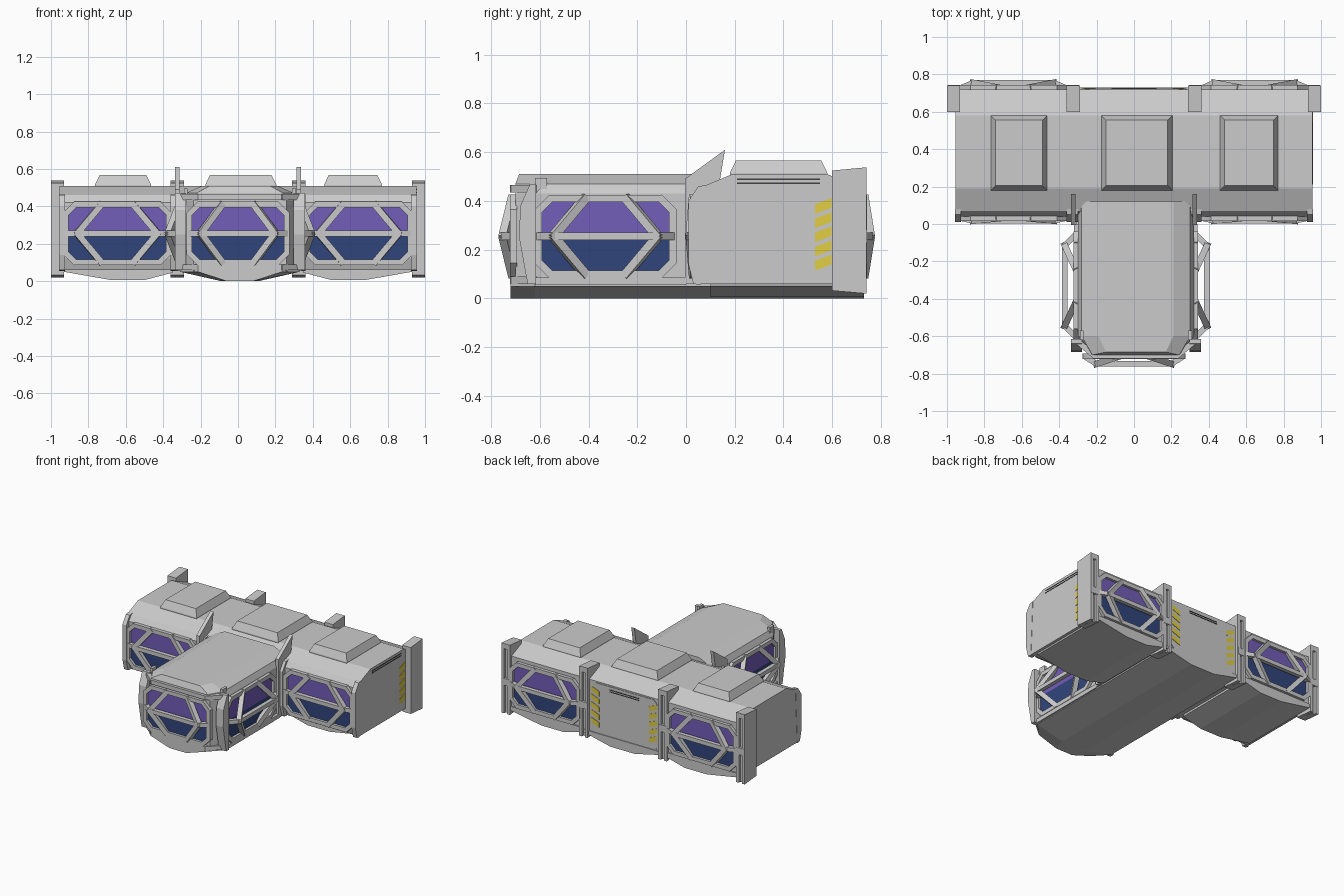
import bpy, bmesh
from math import pi
from mathutils import Vector, Matrix

cube = bpy.data.objects.get("Cube")
if cube:
    bpy.data.objects.remove(cube, do_unlink=True)


def material(name, r, g, b):
    m = bpy.data.materials.new(name)
    m.use_nodes = True
    m.diffuse_color = (r, g, b, 1)
    m.node_tree.nodes["Principled BSDF"].inputs["Base Color"].default_value = (r, g, b, 1)
    return m


GREY = material("hull_grey", 0.6, 0.6, 0.6)
PURPLE = material("glass_purple", 0.17, 0.11, 0.48)
BLUE = material("glass_blue", 0.03, 0.06, 0.2)
YELLOW = material("hazard_yellow", 0.75, 0.62, 0.06)
DARK = material("vent_dark", 0.05, 0.05, 0.05)


def finish(name, bm, *mats):
    bmesh.ops.recalc_face_normals(bm, faces=bm.faces[:])
    mesh = bpy.data.meshes.new(name)
    bm.to_mesh(mesh)
    bm.free()
    for m in mats:
        mesh.materials.append(m)
    ob = bpy.data.objects.new(name, mesh)
    bpy.context.collection.objects.link(ob)
    return ob


def add_loft(bm, rings):
    loops = [[bm.verts.new(p) for p in ring] for ring in rings]
    n = len(loops[0])
    for a, b in zip(loops, loops[1:]):
        for i in range(n):
            j = (i + 1) % n
            bm.faces.new((a[i], a[j], b[j], b[i]))
    bm.faces.new(loops[0])
    bm.faces.new(loops[-1])


def loft(name, rings, mat=GREY):
    bm = bmesh.new()
    add_loft(bm, rings)
    return finish(name, bm, mat)


def prism(name, axis, pts, lo, hi, mat=GREY):
    place = {"x": lambda p, t: (t, p[0], p[1]), "y": lambda p, t: (p[0], t, p[1])}[axis]
    return loft(name, [[place(p, t) for p in pts] for t in (lo, hi)], mat)


def rect(x0, x1, y0, y1, z):
    return [(x0, y0, z), (x1, y0, z), (x1, y1, z), (x0, y1, z)]


def box(name, x0, x1, y0, y1, z0, z1, mat=GREY):
    return loft(name, [rect(x0, x1, y0, y1, z0), rect(x0, x1, y0, y1, z1)], mat)


def add_beam(bm, p, q, size=0.03):
    p, q = Vector(p), Vector(q)
    d = q - p
    m = Matrix.Translation((p + q) / 2) @ d.to_track_quat("Z", "Y").to_matrix().to_4x4()
    bmesh.ops.create_cube(bm, size=1, matrix=m @ Matrix.Diagonal((size, size, d.length + size * 0.5, 1)))


def window(name, x, y, angle, depth, a=0.275):
    """Flat pane behind a bowed cage of bars; local +y points outward before turning."""
    b, cut = 0.155, 0.05
    m = Matrix.Translation((x, y, 0.255)) @ Matrix.Rotation(angle, 4, "Z")
    outline = [(a, cut - b), (a, b - cut), (a - cut, b), (cut - a, b),
               (-a, b - cut), (-a, cut - b), (cut - a, -b), (a - cut, -b)]
    # pane, purple above and blue below the middle bar
    bm = bmesh.new()
    add_loft(bm, [[(u, w, v) for u, v in outline] for w in (-0.004, 0.005)])
    bmesh.ops.bisect_plane(bm, geom=bm.verts[:] + bm.edges[:] + bm.faces[:],
                           plane_co=(0, 0, 0), plane_no=(0, 0, 1))
    for f in bm.faces:
        f.material_index = 0 if f.calc_center_median().z > 0 else 1
    bm.transform(m)
    finish(name + "_glass", bm, PURPLE, BLUE)
    # border, middle bar and diagonal bars
    bm = bmesh.new()
    rim = [Vector((u, 0.008, v)) for u, v in outline]
    for i, p in enumerate(rim):
        add_beam(bm, p, rim[i - 1])
    ends = [Vector((s * (a - 0.06), depth - 0.015, 0)) for s in (1, -1)]
    add_beam(bm, ends[0], ends[1])
    for e, s in zip(ends, (1, -1)):
        add_beam(bm, e, (s * a, 0.01, 0))
        for t in (1, -1):
            add_beam(bm, e, (s * 0.085, 0.01, t * b), 0.034)
    bm.transform(m)
    finish(name + "_frame", bm, GREY)


# main cross body
prism("main_hull", "x", [(0.06, 0.06), (0.04, 0.12), (0.04, 0.42), (0.07, 0.46), (0.19, 0.51),
                         (0.58, 0.51), (0.72, 0.45), (0.72, 0.06)], -0.955, 0.955)

# projecting stem with chamfered nose
CX = 0.01


def stem_ring(z, w, front):
    half = [(w, 0.12), (w, -0.6), (w * 0.8, front)]
    return [(CX + x, y, z) for x, y in half] + [(CX - x, y, z) for x, y in reversed(half)]


loft("stem_hull", [stem_ring(0.05, 0.31, -0.7), stem_ring(0.43, 0.31, -0.7),
                   stem_ring(0.47, 0.29, -0.7), stem_ring(0.51, 0.2, -0.685)])

# bowed keels
loft("stem_keel", [[(CX + x * k, y, z) for x, z in
                    ((-0.32, 0.07), (-0.32, 0.05), (-0.1, 0), (0.1, 0), (0.32, 0.05), (0.32, 0.07))]
                   for y, k in ((-0.72, 0.7), (-0.62, 1), (0.73, 1))])
for s, side in ((1, "left"), (-1, "right")):
    prism(side + "_keel", "y", [(s * x, z) for x, z in
          ((0.94, 0.08), (0.93, 0.05), (0.68, 0.006), (0.5, 0.006), (0.35, 0.045), (0.35, 0.08))], 0.1, 0.73)

# roof hatches
for name, x0, x1 in (("left", 0.46, 0.77), ("middle", -0.175, 0.205), ("right", -0.765, -0.465)):
    c = 0.025
    loft(name + "_hatch", [rect(x0, x1, 0.18, 0.58, 0.5), rect(x0, x1, 0.18, 0.58, 0.515),
                           rect(x0 + c, x1 - c, 0.18 + c, 0.58 - c, 0.567)])

# bay windows
for s, side in ((1, "left"), (-1, "right")):
    window(side + "_front_window", s * 0.645, 0.04, pi, 0.038)
    window(side + "_back_window", s * 0.645, 0.72, 0, 0.05)
    window(side + "_stem_window", CX + s * 0.31, -0.33, -s * pi / 2, 0.085)
window("nose_window", 0, -0.7, pi, 0.063, 0.26)

# rear pillars with a groove below a solid cap, on both sides of each bay
for i, x in enumerate((-0.965, -0.325, 0.325, 0.965)):
    for k, (lo, hi, back) in enumerate(((-0.035, -0.012, 0.74), (-0.012, 0.012, 0.722), (0.012, 0.035, 0.74))):
        prism(f"rear_pillar_{i}_{k}", "x", [(0.6, 0.032), (0.6, 0.5), (back, 0.5), (back, 0.02)],
              x + lo, x + hi)
    prism(f"rear_pillar_cap_{i}", "x", [(0.6, 0.5), (0.6, 0.525), (0.74, 0.538), (0.74, 0.5)],
          x - 0.035, x + 0.035)
    box(f"rear_pillar_clamp_{i}", x - 0.03, x + 0.03, 0.7, 0.742, 0.23, 0.28)

# front columns, corner fins and nose corner posts
COLUMN = [(0.06, 0.055), (0.03, 0.06), (0.01, 0.14), (0.01, 0.4), (0.05, 0.46), (0.08, 0.465)]
for s, side in ((1, "left"), (-1, "right")):
    prism(side + "_front_column", "x", COLUMN, s * 0.925, s * 0.957)
    prism(side + "_inner_column", "x", COLUMN, s * 0.3, s * 0.36)
    prism(side + "_fin", "x", [(-0.005, 0.06), (-0.005, 0.49), (0.16, 0.61), (0.14, 0.49),
                               (0.08, 0.44), (0.08, 0.06)], s * 0.325 - 0.013, s * 0.325 + 0.013)
    x = CX + s * 0.318
    loft(side + "_nose_post", [rect(x - 0.03, x + 0.03, y0, -0.615, z) for z, y0 in
                               ((0.06, -0.65), (0.25, -0.685), (0.38, -0.68), (0.47, -0.64))])
    box(side + "_eave_post", CX + s * 0.28, CX + s * 0.3, -0.62, -0.57, 0.42, 0.495)
    box(side + "_stem_sill", CX + s * 0.3, CX + s * 0.33, -0.62, 0.0, 0.055, 0.085)

# lips above and below the nose window
bm = bmesh.new()
for z in (0.075, 0.45):
    corners = [(CX + x, y, z) for x, y in ((-0.31, -0.63), (-0.22, -0.705), (0.22, -0.705), (0.31, -0.63))]
    for p, q in zip(corners, corners[1:]):
        add_beam(bm, p, q)
finish("nose_lips", bm, GREY)

# rear door
prism("rear_door", "y", [(-0.28, 0.1), (-0.24, 0.06), (0.24, 0.06), (0.28, 0.1),
                         (0.28, 0.4), (0.24, 0.44), (-0.24, 0.44), (-0.28, 0.4)], 0.715, 0.724)

# painted hazard stripes
for k in range(5):
    z = 0.115 + k * 0.058
    for s, side in ((1, "left"), (-1, "right")):
        prism(f"door_stripe_{side}_{k}", "y", [(s * 0.205, z), (s * 0.27, z + 0.025),
              (s * 0.27, z + 0.061), (s * 0.205, z + 0.036)], 0.722, 0.727, YELLOW)
    prism(f"end_stripe_{k}", "x", [(0.53, z), (0.598, z + 0.025), (0.598, z + 0.065), (0.53, z + 0.04)],
          0.953, 0.958, YELLOW)

# vent slats
for k in range(2):
    z = 0.47 + k * 0.016
    box(f"end_vent_{k}", 0.953, 0.957, 0.21, 0.55, z, z + 0.006, DARK)
    z = 0.4 + k * 0.014
    box(f"door_vent_{k}", -0.12, 0.12, 0.722, 0.727, z, z + 0.005, DARK)
